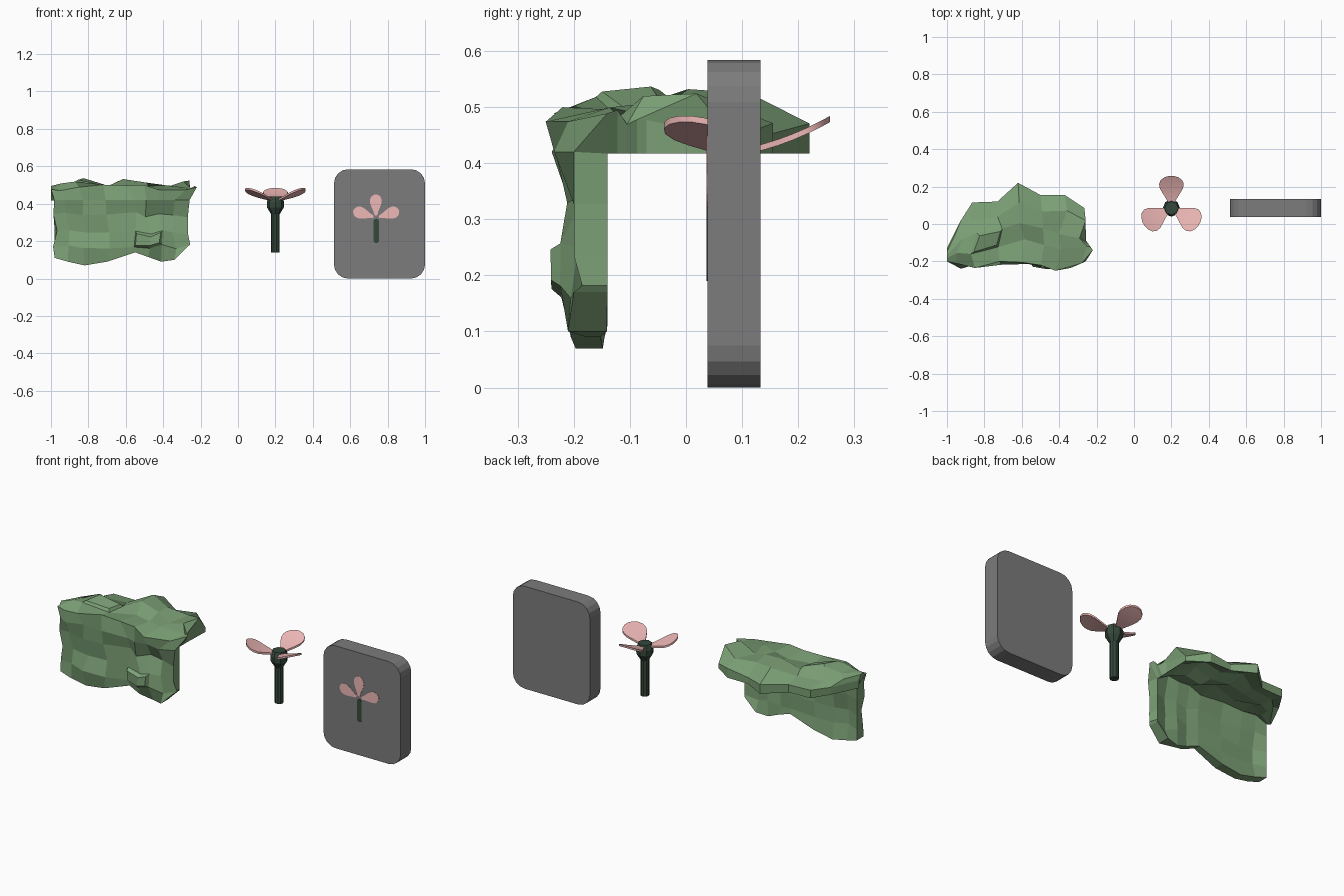
import bpy, bmesh, math, random
from mathutils import Vector, Matrix

if "Cube" in bpy.data.objects:
    bpy.data.objects.remove(bpy.data.objects["Cube"])
random.seed(11)


def material(name, rgb):
    m = bpy.data.materials.new(name)
    m.diffuse_color = (*rgb, 1)
    m.use_nodes = True
    m.node_tree.nodes["Principled BSDF"].inputs["Base Color"].default_value = m.diffuse_color
    return m


GREEN = material("leaf_green", (0.2, 0.35, 0.18))
DARK = material("stem_green", (0.035, 0.065, 0.045))
PINK = material("petal_pink", (0.85, 0.48, 0.47))
GREY = material("panel_grey", (0.2, 0.2, 0.2))


def finish(bm, name, mat, smooth=False):
    bmesh.ops.recalc_face_normals(bm, faces=bm.faces)
    me = bpy.data.meshes.new(name)
    bm.to_mesh(me)
    bm.free()
    me.materials.append(mat)
    ob = bpy.data.objects.new(name, me)
    bpy.context.collection.objects.link(ob)
    if smooth:
        bpy.ops.object.select_all(action='DESELECT')
        ob.select_set(True)
        bpy.context.view_layer.objects.active = ob
        bpy.ops.object.shade_smooth_by_angle(angle=math.radians(40))
    return ob


def plate(name, outline, y0, y1, mat):
    """Extrude an x-z outline from y0 to y1."""
    bm = bmesh.new()
    f = bm.faces.new([bm.verts.new((x, y0, z)) for x, z in outline])
    ext = bmesh.ops.extrude_face_region(bm, geom=[f])["geom"]
    bmesh.ops.translate(bm, vec=(0, y1 - y0, 0),
                        verts=[v for v in ext if isinstance(v, bmesh.types.BMVert)])
    return finish(bm, name, mat)


def lathe(name, profile, x, y, sides, mat):
    bm = bmesh.new()
    rings = [[bm.verts.new((x + r * math.cos(2 * math.pi * i / sides),
                            y + r * math.sin(2 * math.pi * i / sides), z))
              for i in range(sides)] for r, z in profile]
    for a, b in zip(rings, rings[1:]):
        for i in range(sides):
            j = (i + 1) % sides
            bm.faces.new((a[i], a[j], b[j], b[i]))
    bm.faces.new(rings[0])
    bm.faces.new(rings[-1])
    return finish(bm, name, mat)


def rounded(x0, x1, z0, z1, r, seg):
    pts = []
    for cx, cz, a in ((x1 - r, z1 - r, 0), (x0 + r, z1 - r, 90),
                      (x0 + r, z0 + r, 180), (x1 - r, z0 + r, 270)):
        for i in range(seg + 1):
            t = math.radians(a + 90 * i / seg)
            pts.append((cx + r * math.cos(t), cz + r * math.sin(t)))
    return pts


# Foliage: a craggy canopy folding down into a front curtain
back = [(-1, -.13), (-.925, .02), (-.865, .115), (-.73, .12), (-.62, .22),
        (-.5, .155), (-.37, .155), (-.265, .085), (-.27, -.07)]
front = [(-1, -.2), (-.95, -.21), (-.85, -.235), (-.72, -.2), (-.6, -.205),
         (-.5, -.22), (-.42, -.25), (-.28, -.21), (-.22, -.14)]
bottom = [(-.98, .11), (-.91, .09), (-.82, .07), (-.7, .09), (-.55, .14),
          (-.48, .115), (-.41, .09), (-.34, .10), (-.27, .17)]
N, TOP = 9, 5
curtain = [(.42, -.225), (.34, -.195), (.25, -.205), (.17, -.205)]
bm = bmesh.new()
outer, inner = [], []


def noise(a):
    return random.uniform(-a, a)


for r in range(TOP):
    t = r / (TOP - 1)
    o, n = [], []
    for c in range(N):
        b, f = Vector(back[c]), Vector(front[c])
        p = b.lerp(f, t)
        side = c in (0, N - 1)
        edge = r in (0, TOP - 1) or side
        z = .505 + noise(.028)
        if edge:
            z = (.46 if r == 0 else .485) + noise(.018)
        jx = 0 if edge else noise(.025)
        o.append(bm.verts.new((p.x + jx, p.y + jx * .7, z)))
        # hollow underside, dented upwards away from the rim
        q = b.lerp(Vector((bottom[c][0], -.14)), t)
        dent = 0 if side or r == 0 else random.uniform(0, .045)
        n.append(bm.verts.new((q.x, q.y, .417 + dent)))
    outer.append(o)
    inner.append(n)
for k, (z, y) in enumerate(curtain + [(None, -.195)]):
    o, n = [], []
    for c in range(N):
        side = c in (0, N - 1)
        bx, bz = bottom[c]
        zz = bz if z is None else z + (0 if k == 0 else noise(.015))
        zz = max(zz, bz + .012 * (4 - k))
        yy = (-.2 if k != 3 else -.185) if side else y + noise(.018)
        if k in (2, 3) and c in (5, 6):
            yy -= .015
        x = bx + (0 if z is None else noise(.016))
        o.append(bm.verts.new((x, yy, zz)))
        if k:
            dent = 0 if side else random.uniform(0, .03)
            n.append(bm.verts.new((bx, -.14 - dent, zz)))
    outer.append(o)
    inner.append(n if k else inner[-1])
R = len(outer)


def face(*vs):
    u = list(dict.fromkeys(vs))
    return bm.faces.new(u) if len(u) > 2 else None


skin = {}
for r in range(R - 1):
    for c in range(N - 1):
        skin[r, c] = face(outer[r][c], outer[r][c + 1], outer[r + 1][c + 1], outer[r + 1][c])
        face(inner[r][c], inner[r + 1][c], inner[r + 1][c + 1], inner[r][c + 1])
    for c in (0, N - 1):
        face(outer[r][c], outer[r + 1][c], inner[r + 1][c], inner[r][c])
for r in (0, R - 1):
    for c in range(N - 1):
        face(outer[r][c], outer[r][c + 1], inner[r][c + 1], inner[r][c])
bmesh.ops.recalc_face_normals(bm, faces=bm.faces)
# raised knobs: a wide one on the curtain, a small one on the canopy
for cells, pad, high in (([(TOP + 2, 4), (TOP + 2, 5)], .015, .018), ([(2, 2)], .018, .012)):
    bmesh.ops.inset_region(bm, faces=[skin[i] for i in cells], thickness=pad, depth=high)
finish(bm, "foliage_clump", GREEN)

# Flower stem and bud
FX, FY = .2, .085
lathe("flower_stem", [(.023, .14), (.023, .37)], FX, FY, 10, DARK)
lathe("flower_bud", [(.024, .345), (.045, .38), (.046, .41), (.036, .438)],
      FX, FY, 8, DARK)

# Curved petals around the bud
petal = [(.02, .013), (.05, .028), (.08, .047), (.105, .062), (.13, .066),
         (.15, .057), (.165, .037), (.172, .012)]
for i in range(3):
    bm = bmesh.new()
    layers = []
    for dz in (0, .011):
        rows = [[bm.verts.new((r, w * s, .412 + .15 * r + 1.2 * r * r + dz))
                 for s in (-1, -.5, 0, .5, 1)] for r, w in petal]
        layers.append(rows)
        for a, b in zip(rows, rows[1:]):
            for k in range(4):
                bm.faces.new((a[k], a[k + 1], b[k + 1], b[k]))
    loops = [[L[0][k] for k in range(5)] + [row[4] for row in L[1:]]
             + [L[-1][k] for k in (3, 2, 1, 0)] + [row[0] for row in L[-2:0:-1]]
             for L in layers]
    for k in range(len(loops[0])):
        j = (k + 1) % len(loops[0])
        bm.faces.new((loops[0][k], loops[0][j], loops[1][j], loops[1][k]))
    bm.transform(Matrix.Translation((FX, FY, 0)) @ Matrix.Rotation(math.radians(90 + 120 * i), 4, 'Z'))
    finish(bm, f"flower_petal_{i + 1}", PINK, True)

# Rounded panel with a flat flower emblem on its front
plate("panel", rounded(.513, 1.0, 0, .584, .075, 4), .038, .133, GREY)
plate("panel_stem", rounded(.724, .754, .19, .32, .0149, 4), .0365, .039, DARK)
half = [(r * .74 - .012, w * .48) for r, w in petal]
teardrop = half + [(r, -w) for r, w in reversed(half)]
for i, (cx, cz, ang) in enumerate(((.737, .334, 90), (.727, .328, 162), (.751, .328, 18))):
    a = math.radians(ang)
    pts = [(cx + r * math.cos(a) - w * math.sin(a), cz + r * math.sin(a) + w * math.cos(a))
           for r, w in teardrop]
    plate(f"panel_petal_{i + 1}", pts, .0365, .039, PINK)
